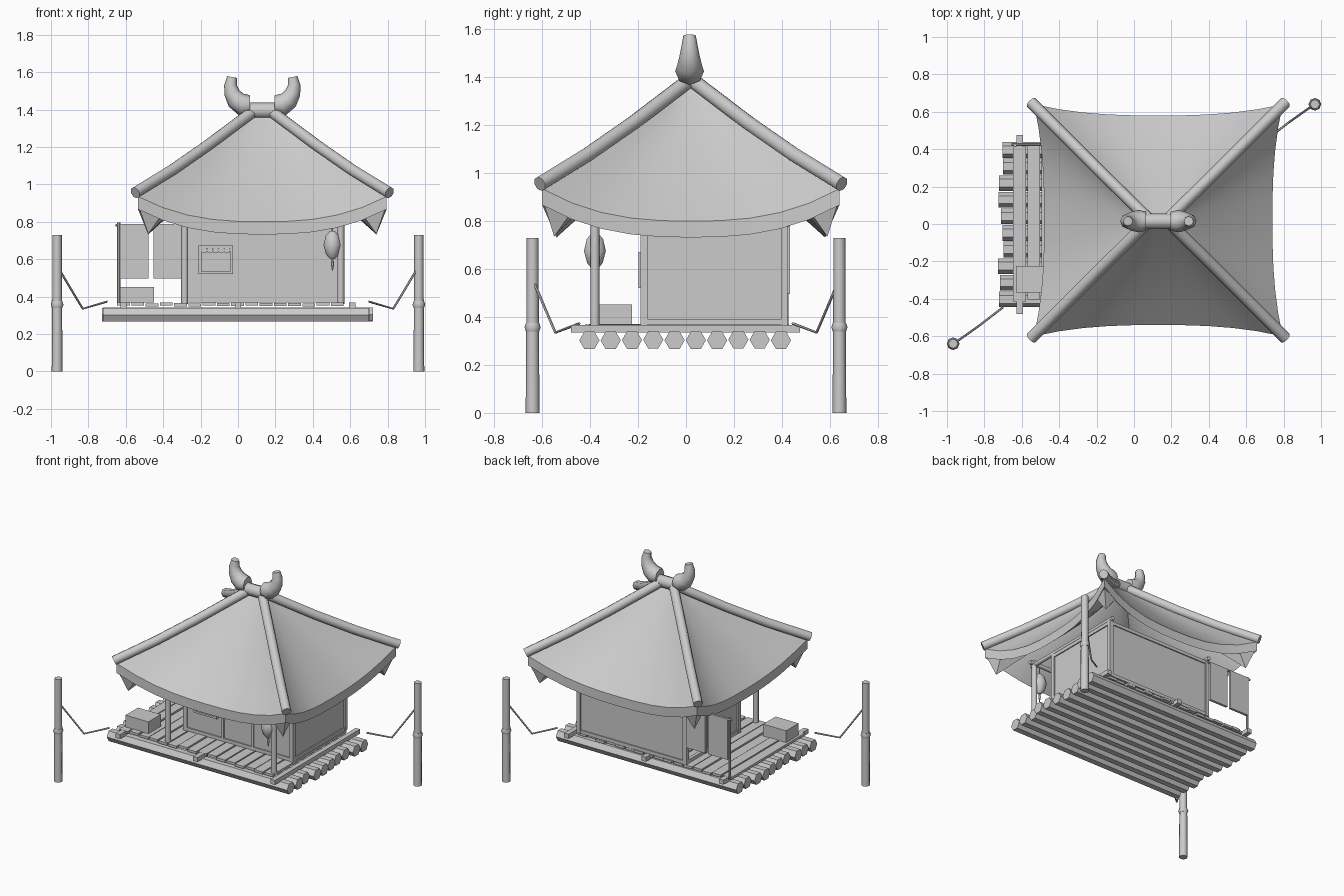
import bpy, bmesh, math, random
from mathutils import Vector

if "Cube" in bpy.data.objects:
    bpy.data.objects.remove(bpy.data.objects["Cube"])
random.seed(4)
CX, CY = 0.13, 0.02  # roof centre


def make(name, bm, smooth=None):
    bmesh.ops.recalc_face_normals(bm, faces=bm.faces)
    me = bpy.data.meshes.new(name)
    bm.to_mesh(me)
    bm.free()
    ob = bpy.data.objects.new(name, me)
    bpy.context.collection.objects.link(ob)
    if smooth:
        bpy.ops.object.select_all(action='DESELECT')
        ob.select_set(True)
        bpy.context.view_layer.objects.active = ob
        bpy.ops.object.shade_smooth_by_angle(angle=math.radians(smooth))
    return ob


def box(name, x0, x1, y0, y1, z0, z1):
    bm = bmesh.new()
    bmesh.ops.create_cube(bm, size=1)
    for v in bm.verts:
        v.co = ((x0 + x1) / 2 + v.co.x * (x1 - x0), (y0 + y1) / 2 + v.co.y * (y1 - y0),
                (z0 + z1) / 2 + v.co.z * (z1 - z0))
    return make(name, bm)


def tube(name, pts, radii, n=8, smooth=50, phase=0.0):
    """Sweep an n-sided ring along pts, one radius per point."""
    pts = [Vector(p) for p in pts]
    if not isinstance(radii, (list, tuple)):
        radii = [radii] * len(pts)
    bm = bmesh.new()
    rings = []
    whole = pts[-1] - pts[0]
    ref = Vector((0, 0, 1)) if abs(whole.normalized().z) < 0.9 else Vector((0, 1, 0))
    if name.startswith("horn"):
        ref = Vector((0, 1, 0))
    for i, p in enumerate(pts):
        d = (pts[min(i + 1, len(pts) - 1)] - pts[max(i - 1, 0)]).normalized()
        a = d.cross(ref).normalized()
        b = a.cross(d)
        rings.append([bm.verts.new(p + radii[i] * (a * math.cos(t) + b * math.sin(t)))
                      for t in [phase + 2 * math.pi * k / n for k in range(n)]])
    for r, s in zip(rings, rings[1:]):
        for k in range(n):
            bm.faces.new((r[k], r[(k + 1) % n], s[(k + 1) % n], s[k]))
    bm.faces.new(rings[0])
    bm.faces.new(rings[-1])
    return make(name, bm, smooth)


# raft logs (hexagonal), cross beams, deck planks
for i in range(10):
    y, j = -0.403 + i * 0.0888, random.uniform(0, 0.035)
    z = 0.304 + random.uniform(-0.002, 0.002)
    tube(f"raft_log_{i}", [(-0.73 + j, y, z), (0.69 + j, y, z)], 0.042, 6, None)
for i, x in enumerate((-0.61, 0, 0.61)):
    box(f"cross_beam_{i}", x - 0.017, x + 0.017, -0.48, 0.475, 0.335, 0.367)
for i in range(16):
    x, j = -0.612 + i * 0.0762, random.uniform(-0.012, 0.012)
    z = random.uniform(-0.004, 0.004)
    box(f"deck_plank_{i}", x - 0.034, x + 0.034, -0.41 + j, 0.42 + j, 0.35 + z, 0.367 + z)

# mooring posts with rope wraps and slack ropes
for s, side in ((-1, "left"), (1, "right")):
    x, y = 0.967 * s, 0.64 * s
    tube(f"mooring_post_{side}", [(x, y, 0), (x, y, 0.4), (x, y, 0.73)], [0.029, 0.026, 0.025])
    tube(f"rope_wrap_{side}", [(x, y, 0.34), (x, y, 0.357), (x, y, 0.375)], [0.028, 0.034, 0.028])
    tube(f"mooring_rope_{side}", [(0.95 * s, 0.63 * s, 0.535), (0.83 * s, 0.545 * s, 0.335),
                                  (0.70 * s, 0.445 * s, 0.373)], 0.006, 6)

# cabin: wall panels, posts and rails
L, R, F, B, LO, HI = -0.285, 0.55, -0.175, 0.41, 0.367, 0.79
box("front_wall", L, R, F - 0.004, F + 0.004, LO, HI)
box("back_wall", L, R, B - 0.004, B + 0.004, LO, HI)
box("right_wall", R - 0.004, R + 0.004, F, B, LO, HI)
box("left_wall", L - 0.004, L + 0.004, F, 0.2, LO, HI)
w = 0.014
for i, (x, y) in enumerate([(L, F), (R, F), (L, B), (R, B), (L, 0.2)]):
    box(f"wall_post_{i}", x - w, x + w, y - w, y + w, LO, HI + 0.01)
for i, x in enumerate((0.01, 0.245)):
    box(f"front_mullion_{i}", x - 0.008, x + 0.008, F - 0.012, F, LO, HI)
for z, nm in ((0.38, "sill"), (0.78, "top_rail")):
    for y, side in ((F, "front"), (B, "back")):
        box(f"{side}_{nm}", L, R, y - 0.012, y + 0.012, z - 0.012, z + 0.012)
    for x, side in ((L, "left"), (R, "right")):
        box(f"{side}_{nm}", x - 0.012, x + 0.012, F, B, z - 0.012, z + 0.012)

# porch posts and beams
for x, side in ((L, "left"), (R, "right")):
    tube(f"porch_post_{side}", [(x, -0.38, 0.36), (x, -0.38, 0.83)], 0.019)
    tube(f"porch_side_beam_{side}", [(x, -0.41, 0.805), (x, 0.44, 0.805)], 0.015)
tube("porch_front_beam", [(L - 0.04, -0.38, 0.815), (R + 0.04, -0.38, 0.815)], 0.015)

# window with frame and scalloped curtain
yw = F - 0.012
for nm, a, b, c, d in (("left", -0.212, -0.196, 0.52, 0.672), ("right", -0.044, -0.028, 0.52, 0.672),
                       ("bottom", -0.196, -0.044, 0.52, 0.534), ("top", -0.196, -0.044, 0.658, 0.672)):
    box(f"window_frame_{nm}", a, b, yw - 0.012, yw + 0.01, c, d)
for i in range(5):
    x = -0.181 + i * 0.0305
    tube(f"curtain_scallop_{i}", [(x, yw - 0.004, 0.648), (x, yw + 0.004, 0.648)], 0.017, 8)

# hanging lantern
tube("lantern", [(0.505, -0.38, z) for z in (0.60, 0.625, 0.675, 0.725, 0.75)],
     [0.012, 0.034, 0.048, 0.036, 0.014], 10)
tube("lantern_tassel", [(0.505, -0.38, z) for z in (0.6, 0.575, 0.54)], [0.004, 0.009, 0.003], 6)
tube("lantern_cord", [(0.505, -0.38, 0.75), (0.505, -0.38, 0.815)], 0.004, 6)

# drying rack with two cloths, and a crate
tube("rack_pole", [(-0.637, 0.42, 0.36), (-0.637, 0.42, 0.795)], 0.009, 6)
tube("rack_bar", [(-0.655, 0.425, 0.782), (L, 0.425, 0.782)], 0.007, 6)
for i, (a, b) in enumerate(((-0.63, -0.478), (-0.452, -0.305))):
    box(f"hanging_cloth_{i}", a, b, 0.416, 0.434, 0.497, 0.787)
box("crate", -0.63, -0.45, -0.365, -0.225, 0.367, 0.452)


# sweeping four-sided roof with thick eaves
def roof_point(side, u, t):
    p = abs(u) ** 2.6
    if side % 2 == 0:
        e, r = Vector((0.665 * u, -0.56 - 0.06 * p, 0)), Vector((0.05 * u, 0, 0))
    else:
        e, r = Vector((0.61 + 0.055 * p, 0.62 * u, 0)), Vector((0.05, 0, 0))
    e.z, r.z = 0.80 + 0.135 * p, 1.375
    q = r.lerp(e, t)
    q.z -= 0.085 * t * (1 - t)
    if side >= 2:
        q.x, q.y = -q.x, -q.y
    return q + Vector((CX, CY, 0))


N, M = 10, 6
bm = bmesh.new()
for side in range(4):
    layers = []
    for dz in (0, -0.068):
        g = [[bm.verts.new(roof_point(side, -1 + 2 * i / N, j / M) + Vector((0, 0, dz)))
              for i in range(N + 1)] for j in range(M + 1)]
        layers.append(g)
        for j in range(M):
            for i in range(N):
                bm.faces.new((g[j][i], g[j][i + 1], g[j + 1][i + 1], g[j + 1][i]))
    a, b = layers[0][M], layers[1][M]
    for i in range(N):
        bm.faces.new((a[i], a[i + 1], b[i + 1], b[i]))
bmesh.ops.remove_doubles(bm, verts=bm.verts, dist=0.0005)
bmesh.ops.dissolve_degenerate(bm, edges=bm.edges, dist=0.0005)
make("roof", bm, 30)

# hip poles and pointed corner brackets under the eaves
for sx in (-1, 1):
    for sy in (-1, 1):
        tag = ("front" if sy < 0 else "back") + ("_left" if sx < 0 else "_right")
        tube(f"hip_pole_{tag}", [(CX + sx * x, CY + sy * y, z) for x, y, z in
                                 ((0.055, 0.01, 1.385), (0.29, 0.24, 1.21), (0.48, 0.43, 1.078),
                                  (0.68, 0.63, 0.955))], 0.032)
        bm = bmesh.new()
        for x, y, z in ((0.655, 0.61, 0.865), (0.54, 0.585, 0.835), (0.63, 0.5, 0.835),
                        (0.61, 0.57, 0.735), (0.36, 0.34, 0.98)):
            bm.verts.new((CX + sx * x, CY + sy * y, z))
        bmesh.ops.convex_hull(bm, input=bm.verts)
        make(f"corner_bracket_{tag}", bm)

# ridge log and curled horns
tube("ridge_log", [(0.05, CY - 0.005, 1.395), (0.21, CY - 0.005, 1.395)], 0.042)
for s, side in ((-1, "left"), (1, "right")):
    tube(f"horn_{side}", [(CX + s * x, CY - 0.005, z) for x, z in
                          ((0.065, 1.425), (0.105, 1.425), (0.14, 1.45), (0.163, 1.49),
                           (0.17, 1.53), (0.162, 1.574))],
         [0.05, 0.06, 0.052, 0.042, 0.034, 0.026], 8)
